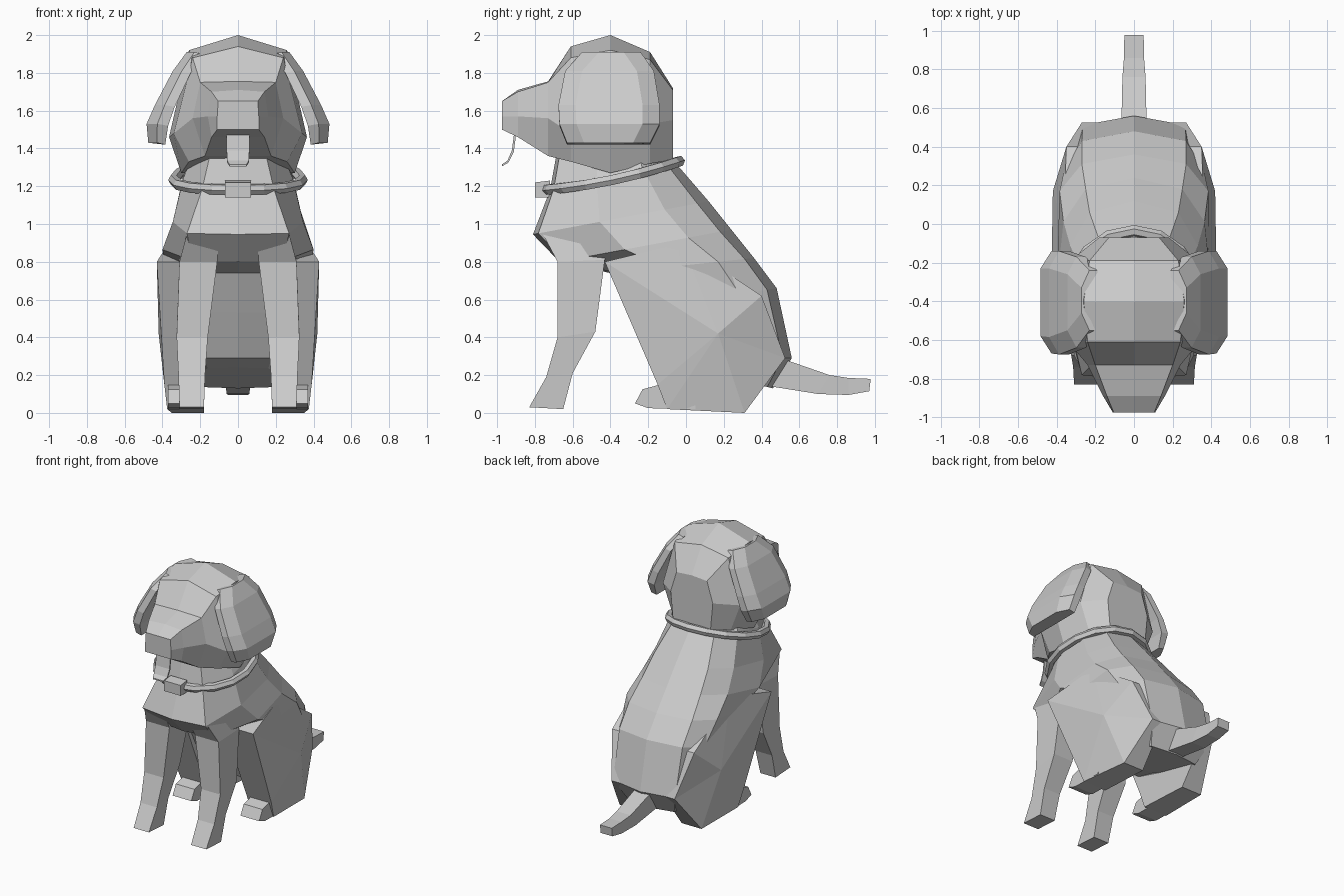
import bpy, bmesh, math
from mathutils import Vector

if "Cube" in bpy.data.objects:
    bpy.data.objects.remove(bpy.data.objects["Cube"])


def build(name, verts, faces, mirror=False):
    bm = bmesh.new()
    vs = [bm.verts.new(v) for v in verts]
    for f in faces:
        bm.faces.new([vs[i] for i in f])
    bmesh.ops.recalc_face_normals(bm, faces=bm.faces)
    me = bpy.data.meshes.new(name)
    bm.to_mesh(me)
    bm.free()
    ob = bpy.data.objects.new(name, me)
    bpy.context.collection.objects.link(ob)
    if mirror:
        m = ob.modifiers.new("mirror", 'MIRROR')
        m.use_mirror_merge = False
    return ob


def loft(name, rings, mirror=False, closed=False):
    n, r = len(rings[0]), len(rings)
    verts = [p for ring in rings for p in ring]
    faces = []
    for k in range(r if closed else r - 1):
        a, b = k * n, (k + 1) % r * n
        faces += [(a + i, a + (i + 1) % n, b + (i + 1) % n, b + i) for i in range(n)]
    if not closed:
        faces += [tuple(range(n)), tuple(range((r - 1) * n, r * n))]
    return build(name, verts, faces, mirror)


def symmetric(half):
    # half outline starts and ends on the centre line
    return half + [(-x, y, z) for x, y, z in half[-2:0:-1]]


def box_rings(rows):
    # rows: x0, x1, front (y, z), back (y, z)
    return [[(a, *f), (b, *f), (b, *k), (a, *k)] for a, b, f, k in rows]


# Torso: slanted rings from the neck down to the rump
torso = [  # back (y, z), front (y, z), widths: back, upper side, lower side, front
    ((-.12, 1.42), (-.68, 1.40), .12, .22, .22, .14),
    ((-.07, 1.34), (-.72, 1.18), .17, .28, .29, .19),
    ((.12, 1.12), (-.81, .945), .23, .33, .345, .27),
    ((.24, .97), (-.67, .80), .25, .365, .40, .24),
    ((.36, .82), (-.40, .74), .27, .385, .385, .20),
    ((.48, .66), (-.30, .53), .27, .36, .35, .19),
    ((.56, .29), (-.18, .29), .265, .315, .30, .18),
    ((.46, .13), (.0, .24), .20, .24, .22, .16)]
rings = []
for t, b, w0, w1, w2, w3 in torso:
    t, b = Vector(t), Vector(b)
    rings.append(symmetric([(w, *t.lerp(b, f)) for w, f in
                            ((0, 0), (w0, .065), (w1, .25), (w2, .62), (w3, .97), (0, 1))]))
loft("torso", rings)

# Head and muzzle: upright rings from back to nose
head = [  # y, top z, upper (x, z), side (x, z), lower (x, z)
    (-.07, 1.72, (.13, 1.71), (.18, 1.55), (.16, 1.34)),
    (-.19, 1.91, (.23, 1.87), (.33, 1.53), (.25, 1.32)),
    (-.40, 2.0, (.26, 1.92), (.365, 1.46), (.30, 1.27)),
    (-.61, 1.94, (.24, 1.88), (.34, 1.48), (.26, 1.33)),
    (-.73, 1.755, (.20, 1.75), (.24, 1.56), (.175, 1.36)),
    (-.89, 1.71, (.14, 1.70), (.16, 1.57), (.14, 1.46)),
    (-.975, 1.65, (.105, 1.65), (.11, 1.57), (.11, 1.50))]
loft("head", [symmetric([(0, y, t), (u[0], y, u[1]), (s[0], y, s[1]),
                         (l[0], y, l[1]), (0, y, l[1])]) for y, t, u, s, l in head])

# Floppy ears
ears = [(.19, .272, 1.90, -.55, -.24), (.25, .345, 1.80, -.64, -.17),
        (.335, .44, 1.62, -.675, -.14), (.37, .484, 1.52, -.67, -.14),
        (.385, .475, 1.42, -.63, -.19)]
loft("ear", [[(a, f, z), ((a + b) / 2, f, z + .01), (b, f + .09, z + .01),
              (b, k - .09, z + .01), ((a + b) / 2, k, z + .01), (a, k, z)]
             for a, b, z, f, k in ears], True)

# Front legs
loft("front_leg", box_rings([
    (.10, .27, (-.76, .95), (-.40, .98)), (.11, .31, (-.68, .80), (-.43, .81)),
    (.16, .325, (-.68, .40), (-.48, .43)), (.175, .315, (-.74, .19), (-.60, .21)),
    (.18, .31, (-.83, .03), (-.65, .02))]), True)

# Haunches: side outline with shaped outer face rising to a thigh point
haunch = [(.43, -.43, .80), (.39, -.15, .15), (.375, -.10, .02), (.35, .31, 0),
          (.27, .525, .29), (.35, .40, .62), (.365, -.02, .90)]
n = len(haunch)
verts = haunch + [(.18, y, z) for x, y, z in haunch] + [(.42, .17, .42)]
faces = [(i, (i + 1) % n, n + (i + 1) % n, n + i) for i in range(n)]
faces += [(i, (i + 1) % n, 2 * n) for i in range(n)] + [tuple(range(n, 2 * n))]
build("haunch", verts, faces, True)

# Hind feet
foot = [(-.27, .05), (-.23, .125), (-.10, .16), (.05, .10), (.05, .02), (-.20, .025)]
loft("hind_foot", [[(x, y, z) for y, z in foot] for x in (.21, .37)], True)

# Tail
loft("tail", box_rings([
    (-.065, .065, (.45, .14), (.53, .28)), (-.06, .06, (.70, .10), (.76, .20)),
    (-.052, .052, (.86, .095), (.86, .185)), (-.05, .05, (.97, .115), (.978, .18))]))

# Tongue
loft("tongue", box_rings([
    (-.06, .06, (-.91, 1.48), (-.90, 1.47)), (-.06, .06, (-.922, 1.39), (-.912, 1.38)),
    (-.057, .057, (-.945, 1.335), (-.94, 1.325)), (-.045, .045, (-.975, 1.315), (-.975, 1.305))]))

# Collar: six-sided tube on a tilted ring
rings = []
for k in range(16):
    a = 2 * math.pi * k / 16
    c = Vector((.34 * math.sin(a), -.39 - .355 * math.cos(a),
                1.245 - .075 * math.cos(a) + .012 * math.cos(2 * a)))
    out = Vector((math.sin(a), -math.cos(a), -.2 * math.cos(a))).normalized()
    up = Vector((0, -.2, .98))
    rings.append([tuple(c + .03 * (out * math.cos(t) + up * math.sin(t)))
                  for t in (j * math.pi / 3 for j in range(6))])
loft("collar", rings, closed=True)

# Collar buckle
loft("buckle", box_rings([(-.07, .07, (-.80, 1.14), (-.72, 1.14)),
                          (-.07, .07, (-.80, 1.22), (-.72, 1.23))]))
